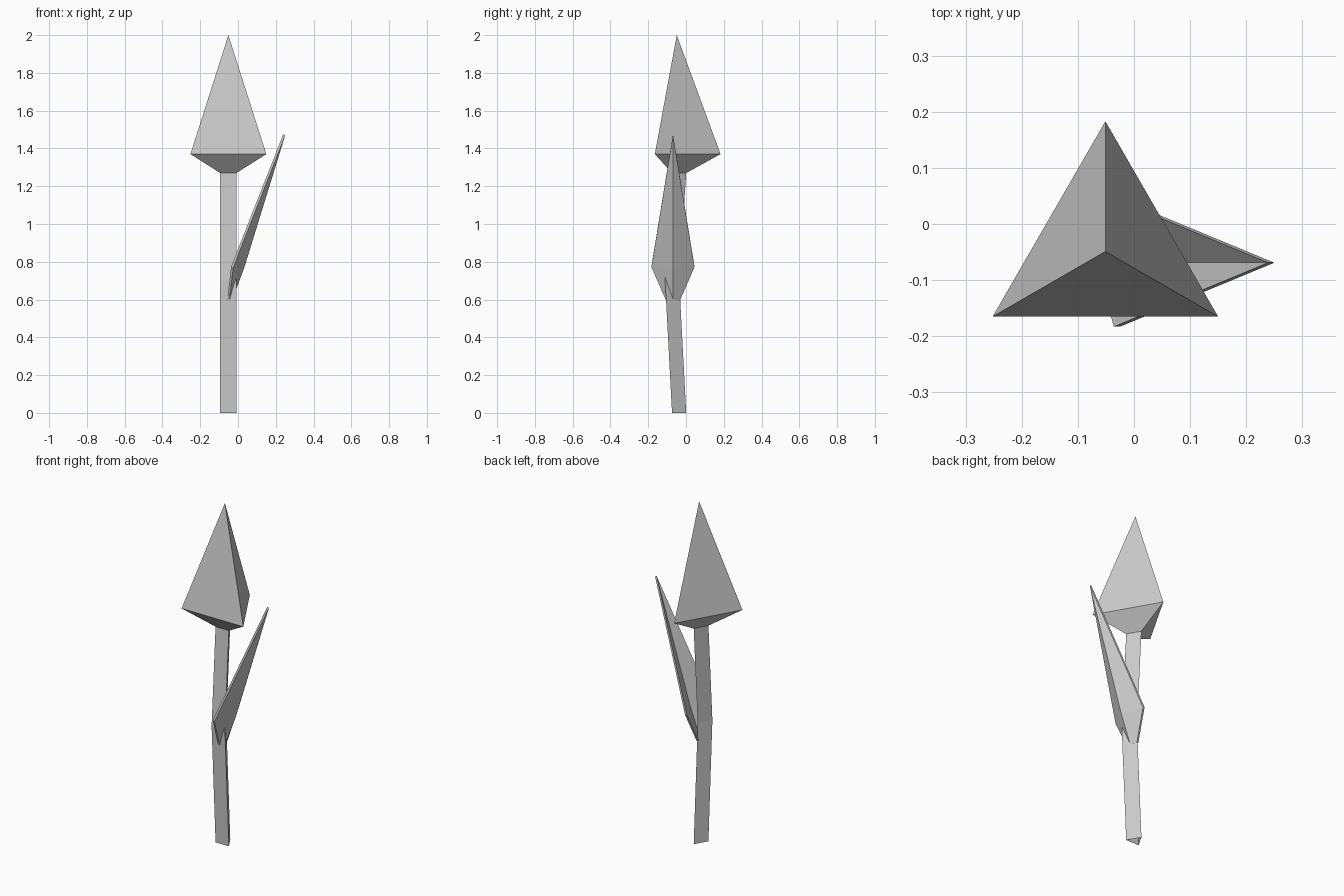
import bpy
import bmesh
from math import cos, sin, pi
from mathutils import Vector

if "Cube" in bpy.data.objects:
    bpy.data.objects.remove(bpy.data.objects["Cube"])

CX, CY = -0.051, -0.049


def finish(bm, name):
    bmesh.ops.recalc_face_normals(bm, faces=bm.faces)
    mesh = bpy.data.meshes.new(name)
    bm.to_mesh(mesh)
    bm.free()
    obj = bpy.data.objects.new(name, mesh)
    bpy.context.collection.objects.link(obj)
    return obj


def ring(bm, z, radius, dy=0.0):
    """Three-sided ring with one corner pointing to the back."""
    angles = [pi / 2 + i * 2 * pi / 3 for i in range(3)]
    return [bm.verts.new((CX + radius * cos(a), CY + dy + radius * sin(a), z))
            for a in angles]


def bridge(bm, a, b):
    n = len(a)
    for i in range(n):
        j = (i + 1) % n
        bm.faces.new((a[i], a[j], b[j], b[i]))


# Stem: open three-sided tube with a slight forward bend
bm = bmesh.new()
rings = [ring(bm, 0, 0.05), ring(bm, 0.70, 0.05, -0.037), ring(bm, 1.27, 0.05)]
for lower, upper in zip(rings, rings[1:]):
    bridge(bm, lower, upper)
finish(bm, "stem")

# Closed bud: flared underside and a tall three-sided point
bm = bmesh.new()
neck, wide = ring(bm, 1.27, 0.05), ring(bm, 1.37, 0.232)
bridge(bm, neck, wide)
tip = bm.verts.new((CX, CY, 2.0))
for i in range(3):
    bm.faces.new((wide[i], wide[(i + 1) % 3], tip))
finish(bm, "flower_bud")

# Leaf: thin folded blade, outer and inner skins joined by a rim
LEAF_Y = -0.069
outline = [(-0.03, 0, 0.60), (-0.046, 0.037, 0.595), (-0.025, 0.114, 0.772),
           (0.25, 0, 1.47), (-0.025, -0.114, 0.772), (-0.046, -0.037, 0.595),
           (0.032, 0, 0.765)]
bm = bmesh.new()
skins = []
for offset in (Vector((0, LEAF_Y, 0)), Vector((-0.011, LEAF_Y, 0.004))):
    v = [bm.verts.new(Vector(p) + offset) for p in outline]
    base, base_r, side_r, point, side_l, base_l, fold = v
    bm.faces.new((base, base_r, side_r, fold))
    bm.faces.new((fold, side_r, point))
    bm.faces.new((fold, point, side_l))
    bm.faces.new((base, fold, side_l, base_l))
    skins.append(v[:6])
bridge(bm, *skins)
finish(bm, "leaf")
